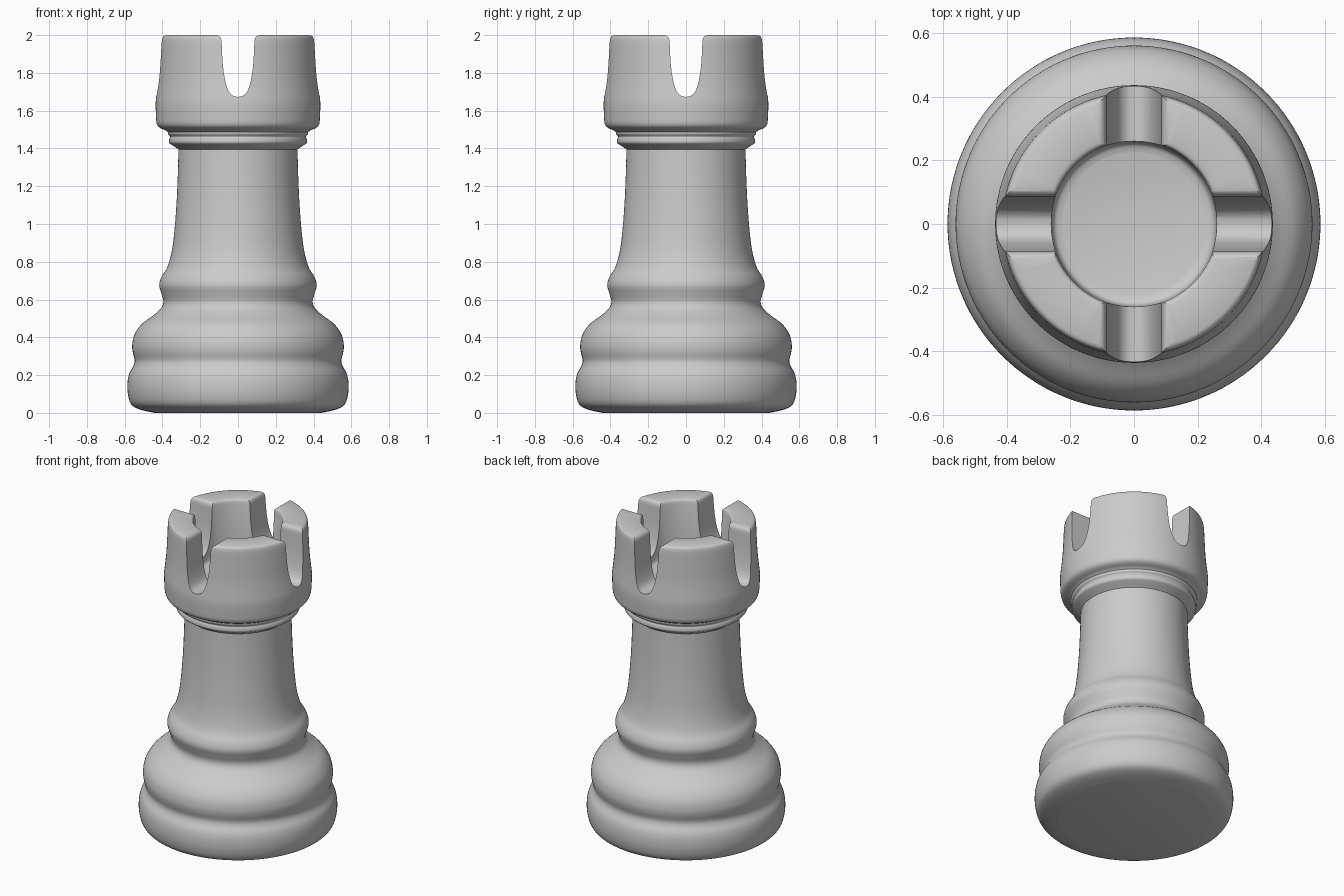
import bpy, bmesh, math
from mathutils import Vector, Matrix

if "Cube" in bpy.data.objects:
    bpy.data.objects.remove(bpy.data.objects["Cube"])


def spline(pts, steps=4):
    """Smooth curve through the given (r, z) points."""
    p = [Vector(q) for q in pts]
    p = [p[0]] + p + [p[-1]]
    out = []
    for a, b, c, d in zip(p, p[1:], p[2:], p[3:]):
        for i in range(steps):
            t = i / steps
            out.append(0.5 * (2 * b + (c - a) * t + (2 * a - 5 * b + 4 * c - d) * t ** 2
                              + (3 * b - a - 3 * c + d) * t ** 3))
    return out + [p[-1]]


def add_object(name, bm):
    bmesh.ops.recalc_face_normals(bm, faces=bm.faces)
    mesh = bpy.data.meshes.new(name)
    bm.to_mesh(mesh)
    bm.free()
    ob = bpy.data.objects.new(name, mesh)
    bpy.context.collection.objects.link(ob)
    return ob


def lathe(name, profile, segments=128):
    bm = bmesh.new()
    verts = [bm.verts.new((r, 0, z)) for r, z in profile]
    edges = [bm.edges.new(pair) for pair in zip(verts, verts[1:])]
    bmesh.ops.spin(bm, geom=verts + edges, cent=(0, 0, 0), axis=(0, 0, 1),
                   angle=math.tau, steps=segments, use_duplicate=False)
    bmesh.ops.remove_doubles(bm, verts=bm.verts, dist=0.0002)
    return add_object(name, bm)


def notch_cutter(name, half, angle):
    """U-shaped prism running right across the crown."""
    outline = half + [Vector((-p.x, p.y)) for p in reversed(half[:-1])]
    bm = bmesh.new()
    face = bm.faces.new([bm.verts.new((p.x, -0.7, p.y)) for p in outline])
    ext = bmesh.ops.extrude_face_region(bm, geom=[face])["geom"]
    bmesh.ops.translate(bm, vec=(0, 1.4, 0),
                        verts=[v for v in ext if isinstance(v, bmesh.types.BMVert)])
    bm.transform(Matrix.Rotation(angle, 4, 'Z'))
    return add_object(name, bm)


# Base, waist ring and stem
outer = spline([
    (0.44, 0.0), (0.52, 0.018), (0.565, 0.045), (0.583, 0.10), (0.585, 0.16),
    (0.575, 0.21), (0.553, 0.25), (0.547, 0.28), (0.557, 0.32), (0.56, 0.36),
    (0.548, 0.415), (0.51, 0.47), (0.45, 0.515), (0.407, 0.555), (0.395, 0.59),
    (0.405, 0.63), (0.417, 0.675), (0.405, 0.72), (0.375, 0.77), (0.352, 0.85),
    (0.338, 0.95), (0.326, 1.1), (0.319, 1.25), (0.315, 1.395)])
# Collar
outer += spline([(0.325, 1.402), (0.345, 1.415), (0.364, 1.43), (0.364, 1.45),
                 (0.36, 1.462), (0.37, 1.475), (0.372, 1.487)])
# Crown wall, rounded rim, well and floor
crown = spline([(0.385, 1.497), (0.415, 1.51), (0.43, 1.53), (0.434, 1.57),
                (0.436, 1.64), (0.43, 1.70), (0.422, 1.78), (0.417, 1.88),
                (0.413, 1.965), (0.407, 1.992), (0.395, 2.0)])
rim = spline([(0.28, 2.0), (0.268, 1.995), (0.262, 1.98)])
well = spline([(0.26, 1.67), (0.257, 1.64), (0.247, 1.623), (0.225, 1.615)])
profile = [(0, 0)] + outer + crown + rim + well + [(0, 1.615)]
rook = lathe("castle_tower", profile)

# Four notches in the crown, flared at the top
half = [Vector((0.13, 2.1))] + spline([
    (0.115, 2.001), (0.098, 1.994), (0.088, 1.975), (0.085, 1.92), (0.079, 1.83),
    (0.066, 1.75), (0.048, 1.70), (0.025, 1.678), (0, 1.673)])
bpy.context.view_layer.objects.active = rook
rook.select_set(True)
for i in range(2):
    cutter = notch_cutter("notch_cutter", half, i * math.pi / 2)
    cutter.hide_render = True
    mod = rook.modifiers.new("notch", 'BOOLEAN')
    mod.operation, mod.solver, mod.object = 'DIFFERENCE', 'EXACT', cutter
    bpy.ops.object.modifier_apply(modifier=mod.name)
    bpy.data.objects.remove(cutter)

bpy.ops.object.shade_smooth_by_angle(angle=math.radians(35))
